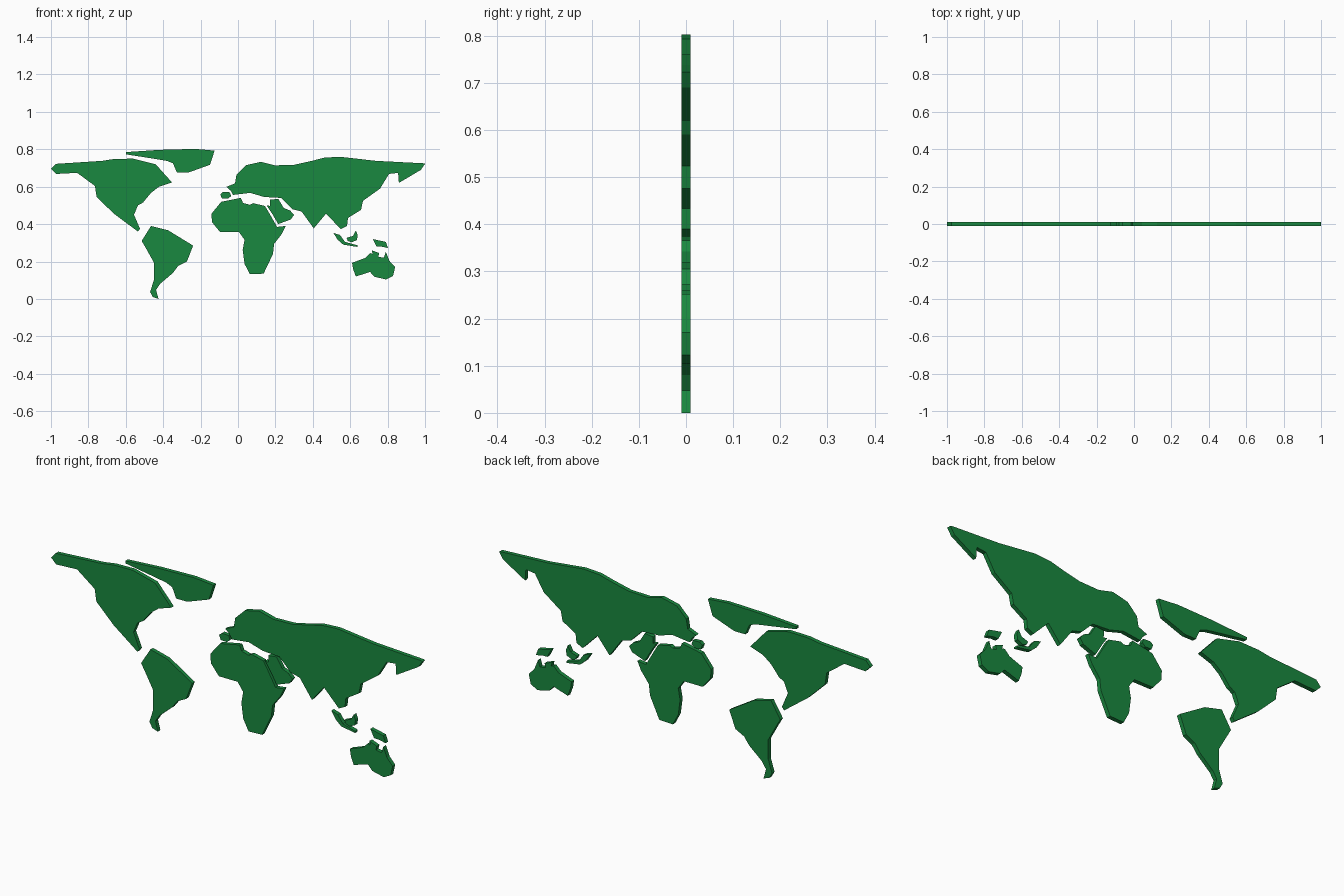
import bpy, bmesh

HALF = 0.01  # half of the sheet thickness
green = bpy.data.materials.new("map_green")
green.diffuse_color = (0.01, 0.25, 0.05, 1)


def plate(name, outline):
    """Extrude an (x, z) outline, given in hundredths, along y."""
    bm = bmesh.new()
    face = bm.faces.new([bm.verts.new((x / 100, -HALF, z / 100)) for x, z in outline])
    ext = bmesh.ops.extrude_face_region(bm, geom=[face], use_keep_orig=True)
    for v in ext["geom"]:
        if isinstance(v, bmesh.types.BMVert):
            v.co.y = HALF
    bmesh.ops.recalc_face_normals(bm, faces=bm.faces)
    bmesh.ops.triangulate(bm, faces=[f for f in bm.faces if len(f.verts) > 4])
    me = bpy.data.meshes.new(name)
    bm.to_mesh(me)
    bm.free()
    me.materials.append(green)
    bpy.context.collection.objects.link(bpy.data.objects.new(name, me))


# Americas
plate("north_america", [
    (-100, 69.5), (-97.5, 72.2), (-72.7, 73.8), (-66.3, 74.8), (-56, 75), (-44, 72),
    (-35.3, 62.3), (-42.2, 60), (-46.5, 56.7), (-50.8, 51.5), (-53.5, 50), (-55.6, 45),
    (-52.4, 37.5), (-53.5, 36), (-66.3, 45.5), (-75.6, 54.5), (-76.5, 60.4),
    (-86, 67.4), (-97.3, 66.8)])
plate("northern_island", [
    (-60, 78.5), (-42, 79.7), (-23, 80.2), (-12.5, 79.3), (-15, 71.7), (-26.7, 67.5),
    (-32.6, 67.5), (-34.8, 72.5), (-38, 73.8), (-44, 74.8), (-60, 77.3)])
plate("south_america", [
    (-46.5, 39), (-37.4, 36.7), (-24, 28.5), (-27.3, 20), (-32, 17.6), (-34.8, 13.9),
    (-41.7, 8), (-43.8, 4.8), (-42.5, 0), (-45.5, 1), (-47, 3.7), (-45, 10),
    (-45, 19.5), (-49, 26.7), (-51.5, 31)])

# Africa and Arabia
plate("africa", [
    (-9, 51.9), (1.5, 54), (2.7, 51.3), (6.4, 50.3), (8, 51.2), (14.4, 49.7),
    (16.6, 46), (20.9, 38.5), (25.5, 39), (23.5, 34.8), (19.3, 29.4), (18.7, 24),
    (13.7, 13.5), (6.4, 13.2), (3.5, 18.7), (2.5, 26.2), (3.5, 31.6), (0.5, 35.8),
    (-9.6, 35.8), (-13.9, 41), (-14.2, 45.5)])
plate("arabia", [
    (15.3, 50), (17.2, 49.7), (17, 53), (21.5, 53.5), (24.5, 48.6), (27.8, 47.3),
    (30, 45), (28.3, 42.5), (21.5, 40), (18, 46)])

# Eurasia
plate("iberia", [
    (-9.5, 56), (-8, 57.2), (-4.3, 57), (-3.7, 55), (-5.3, 53.6), (-8.6, 53.7)])
plate("eurasia", [
    (-6.2, 59.9), (-1.6, 61.8), (-0.8, 66.5), (4.3, 71.5), (12.3, 73.3), (19.8, 71.4),
    (30, 71.7), (39.5, 73.8), (46, 75.5), (54.5, 76), (73.8, 73.8), (99.5, 72.5),
    (100, 72.2), (97.8, 69), (91.4, 65.2), (86, 62), (85.6, 67.4), (80.7, 66.8),
    (76, 59), (66.8, 52.4), (65.8, 47.6), (58.8, 43.3), (58.3, 39), (55, 37.4),
    (47, 45.5), (40.5, 37.7), (34, 46.7), (29, 48), (23, 54), (14, 54.5),
    (6.5, 56.7), (-2.6, 55.6), (-4, 58)])

# Oceania
plate("western_island", [
    (51, 35.3), (54.5, 34.2), (57.2, 30.5), (63.8, 28.7), (63.8, 27.8),
    (56.3, 29), (53.3, 31.6)])
plate("middle_island", [
    (58, 32.6), (61.5, 33.7), (63, 36.5), (64, 34.2), (63.6, 31.5), (60.8, 30.2), (58.7, 31)])
plate("eastern_island", [
    (72, 32), (79, 30.5), (80.2, 27.2), (76.5, 28), (74, 28)])
plate("australia", [
    (61, 19.3), (68, 21.9), (70.6, 24.5), (72, 24), (71.5, 26), (75.5, 24.5), (75, 22.5),
    (78, 22), (79, 25.2), (81, 20.3), (84, 17), (82.9, 12.3), (79.2, 10.4), (73, 11.8),
    (70.6, 14.4), (63, 12), (61.5, 16)])
